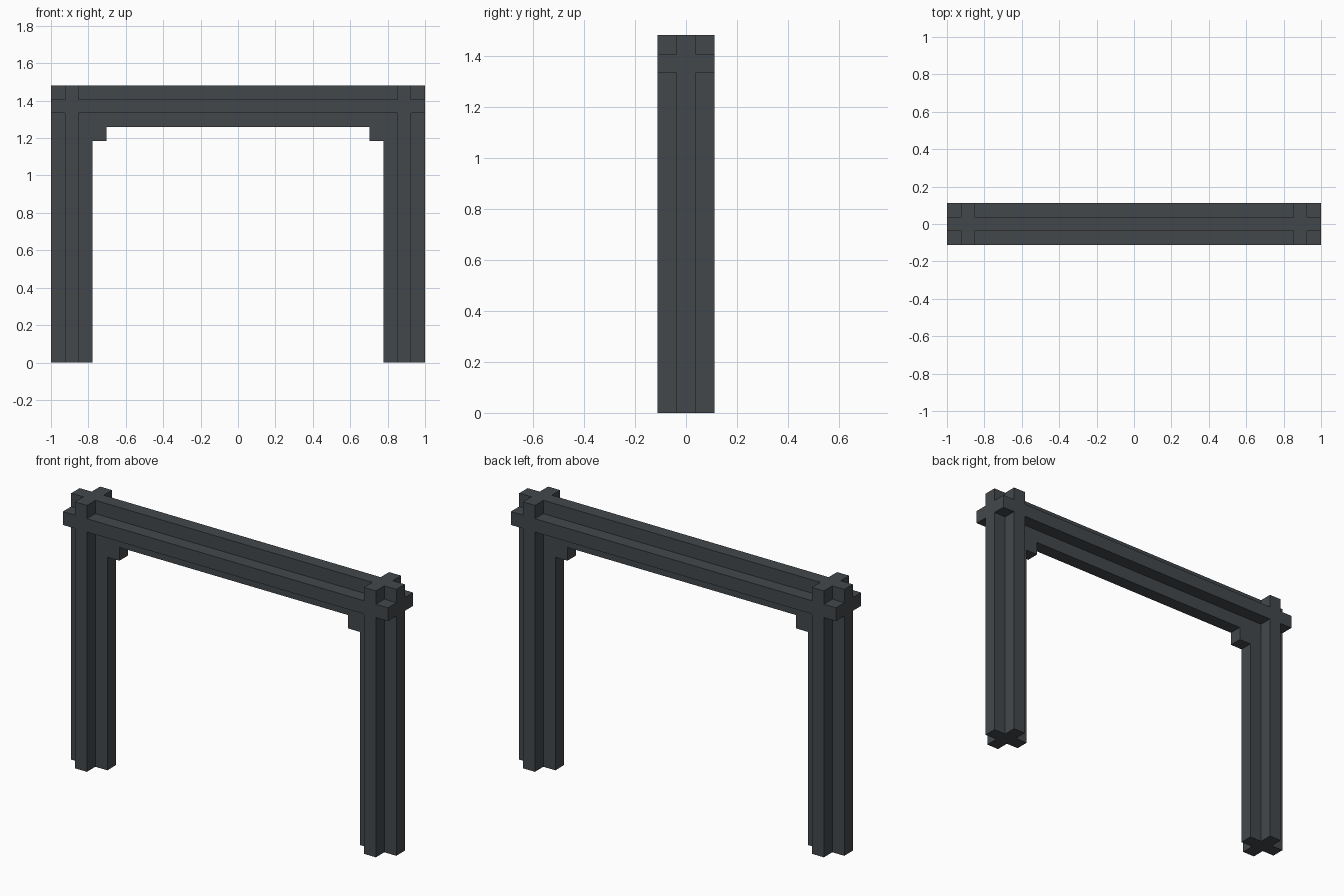
import bpy, bmesh

if "Cube" in bpy.data.objects:
    bpy.data.objects.remove(bpy.data.objects["Cube"])

U = 2 / 27                      # grid unit: frame is 27 x 3 x 20 units
NX, NY, NZ = 27, 3, 20

slate = bpy.data.materials.new("dark slate")
slate.diffuse_color = (0.056, 0.064, 0.070, 1)
slate.use_nodes = True
slate.node_tree.nodes["Principled BSDF"].inputs["Base Color"].default_value = slate.diffuse_color

solid = set()


def block(x0, x1, y0, y1, z0, z1):
    """Fill a box of units, mirrored to both ends of the frame."""
    for x in range(x0, x1):
        for y in range(y0, y1):
            for z in range(z0, z1):
                solid.add((x, y, z))
                solid.add((NX - 1 - x, y, z))


# Posts with a plus-shaped section
block(0, 3, 1, 2, 0, NZ)
block(1, 2, 0, 3, 0, NZ)
# Top beam with a plus-shaped section
block(0, NX, 1, 2, 17, 20)
block(0, NX, 0, 3, 18, 19)
# Corner brackets
block(3, 4, 1, 2, 16, 17)

# Skin the filled units with outer faces only, so all parts fuse cleanly
bm = bmesh.new()
verts = {}


def vert(p):
    if p not in verts:
        verts[p] = bm.verts.new(((p[0] - NX / 2) * U, (p[1] - NY / 2) * U, p[2] * U))
    return verts[p]


for cell in solid:
    for axis in range(3):
        for side in (0, 1):
            near = list(cell)
            near[axis] += 2 * side - 1
            if tuple(near) in solid:
                continue
            ring = []
            for a, b in ((0, 0), (1, 0), (1, 1), (0, 1)):
                p = list(cell)
                p[axis] += side
                p[(axis + 1) % 3] += a
                p[(axis + 2) % 3] += b
                ring.append(vert(tuple(p)))
            bm.faces.new(ring if side else ring[::-1])

# Merge flat regions into single faces
bmesh.ops.dissolve_limit(bm, angle_limit=0.01, verts=bm.verts[:], edges=bm.edges[:])

mesh = bpy.data.meshes.new("gate_frame")
bm.to_mesh(mesh)
bm.free()
mesh.materials.append(slate)
bpy.context.collection.objects.link(bpy.data.objects.new("gate_frame", mesh))
